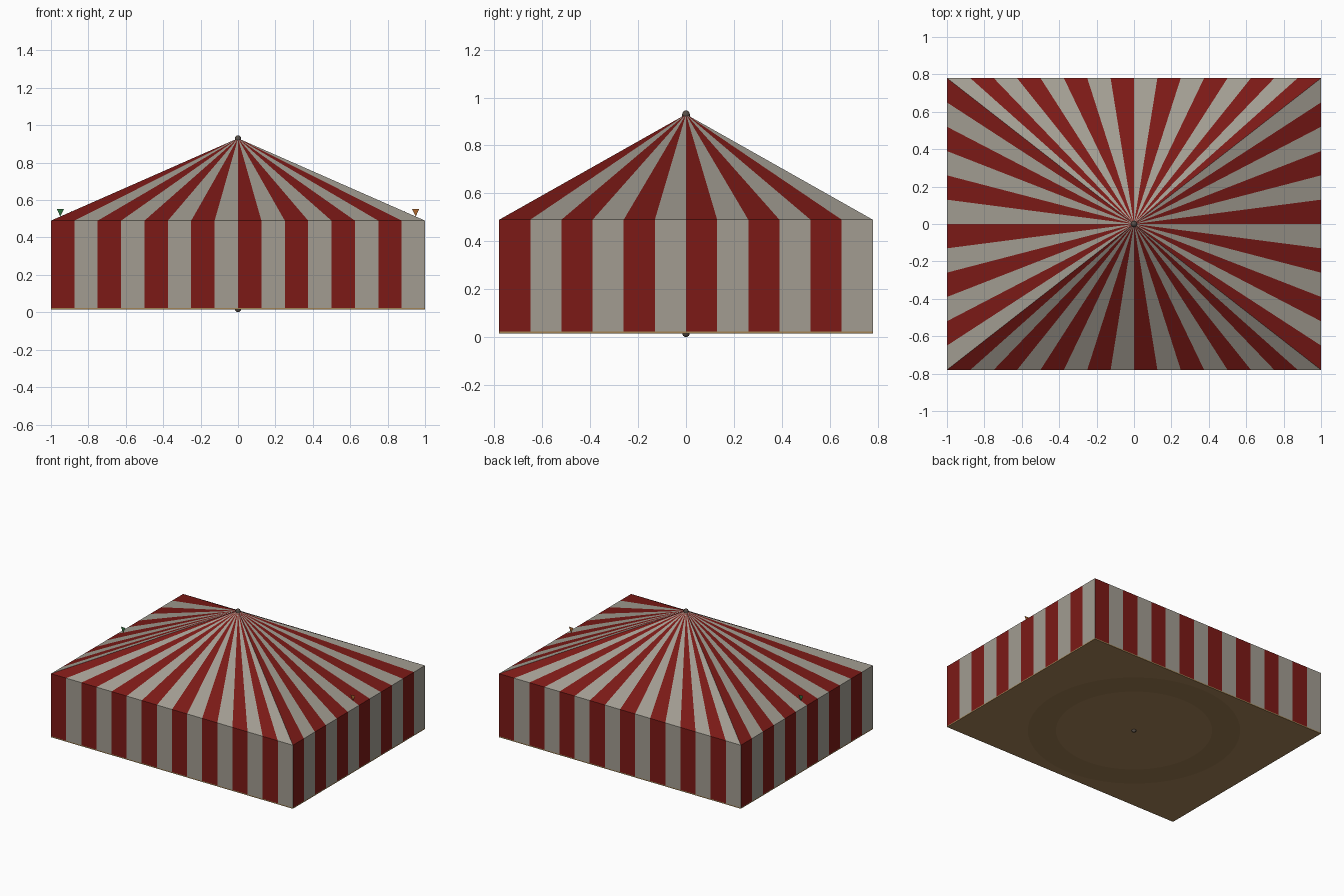
import bpy, bmesh, math
from mathutils import Vector

if "Cube" in bpy.data.objects:
    bpy.data.objects.remove(bpy.data.objects["Cube"])

X, Y = 1.0, 0.78
Z_FLOOR, Z_WALL, Z_EAVE, Z_APEX = 0.015, 0.023, 0.49, 0.93


def mat(name, r, g, b):
    m = bpy.data.materials.new(name)
    m.diffuse_color = (r, g, b, 1)
    m.use_nodes = True
    m.node_tree.nodes["Principled BSDF"].inputs["Base Color"].default_value = m.diffuse_color
    return m


RED = mat("red_canvas", 0.20, 0.010, 0.008)
WHITE = mat("white_canvas", 0.36, 0.335, 0.285)
DIRT = mat("dirt", 0.38, 0.225, 0.095)
TRACK = mat("worn_dirt", 0.33, 0.195, 0.082)
TAN = mat("tan_trim", 0.36, 0.23, 0.09)
DARK = mat("dark_wood", 0.10, 0.08, 0.065)
GREEN = mat("green_flag", 0.03, 0.17, 0.05)
ORANGE = mat("orange_flag", 0.42, 0.14, 0.03)
BLUE = mat("blue_flag", 0.04, 0.09, 0.28)


def finish(name, bm, mats):
    me = bpy.data.meshes.new(name)
    bm.to_mesh(me)
    bm.free()
    for m in mats:
        me.materials.append(m)
    ob = bpy.data.objects.new(name, me)
    bpy.context.collection.objects.link(ob)
    return ob


# eave outline, counter-clockwise; every side starts with a red stripe
corners = [(-X, -Y), (X, -Y), (X, Y), (-X, Y)]
counts = [16, 12, 16, 12]
outline = []
for i, n in enumerate(counts):
    a, b = Vector(corners[i]), Vector(corners[(i + 1) % 4])
    outline += [a.lerp(b, k / n) for k in range(n)]

# striped walls
bm = bmesh.new()
low = [bm.verts.new((p.x, p.y, Z_WALL)) for p in outline]
high = [bm.verts.new((p.x, p.y, Z_EAVE)) for p in outline]
for i in range(len(outline)):
    j = (i + 1) % len(outline)
    bm.faces.new((low[i], low[j], high[j], high[i])).material_index = i % 2
finish("tent_walls", bm, [RED, WHITE])

# striped pyramid roof
bm = bmesh.new()
rim = [bm.verts.new((p.x, p.y, Z_EAVE)) for p in outline]
apex = bm.verts.new((0, 0, Z_APEX))
for i in range(len(outline)):
    bm.faces.new((rim[i], rim[(i + 1) % len(rim)], apex)).material_index = i % 2
finish("tent_roof", bm, [RED, WHITE])

# thin ground slab: dirt faces with a tan edge
bm = bmesh.new()
bmesh.ops.create_cube(bm, size=1)
for v in bm.verts:
    v.co = (v.co.x * 2 * X, v.co.y * 2 * Y, Z_FLOOR if v.co.z < 0 else Z_WALL)
bm.normal_update()
for f in bm.faces:
    f.material_index = 0 if abs(f.normal.z) > 0.5 else 1
finish("ground_slab", bm, [DIRT, TAN])

# worn ring in the dirt, visible from below
bm = bmesh.new()
N = 48
inner, outer = [[bm.verts.new((r * math.cos(2 * math.pi * k / N),
                               r * math.sin(2 * math.pi * k / N), Z_FLOOR - 0.001))
                 for k in range(N)] for r in (0.53, 0.72)]
for k in range(N):
    j = (k + 1) % N
    bm.faces.new((inner[k], inner[j], outer[j], outer[k]))
finish("worn_ring", bm, [TRACK])

# centre pole with rounded ends
R, TOP = 0.016, 0.946
profile = [(R * math.sin(t * math.pi / 8), R - R * math.cos(t * math.pi / 8)) for t in range(5)]
profile += [(r, TOP - z) for r, z in reversed(profile)]
bm = bmesh.new()
vs = [bm.verts.new((r, 0, z)) for r, z in profile]
es = [bm.edges.new(e) for e in zip(vs, vs[1:])]
bmesh.ops.spin(bm, geom=vs + es, cent=(0, 0, 0), axis=(0, 0, 1),
               angle=2 * math.pi, steps=16)
bmesh.ops.remove_doubles(bm, verts=bm.verts, dist=0.0003)
bmesh.ops.recalc_face_normals(bm, faces=bm.faces)
for f in bm.faces:
    f.smooth = True
finish("centre_pole", bm, [DARK])


# bunting sagging across the tent, its ends poking through the roof
def sag(x):
    return 0.45 + 0.102 * (x / 0.95) ** 2


cu = bpy.data.curves.new("bunting_string", "CURVE")
cu.dimensions = "3D"
cu.bevel_depth = 0.001
cu.bevel_resolution = 0
sp = cu.splines.new("POLY")
sp.points.add(20)
for k, p in enumerate(sp.points):
    x = -0.89 + 0.089 * k
    p.co = (x, 0, sag(x), 1)
cu.materials.append(DARK)
bpy.context.collection.objects.link(bpy.data.objects.new("bunting_string", cu))

# pennants along the string
bm = bmesh.new()
for k in range(11):
    x = -0.95 + 0.19 * k
    z = sag(x)
    tri = [bm.verts.new(c) for c in ((x - 0.019, 0, z), (x, 0, z - 0.04), (x + 0.019, 0, z))]
    bm.faces.new(tri).material_index = 1 if k == 10 else k % 3
finish("bunting_flags", bm, [GREEN, ORANGE, BLUE])
